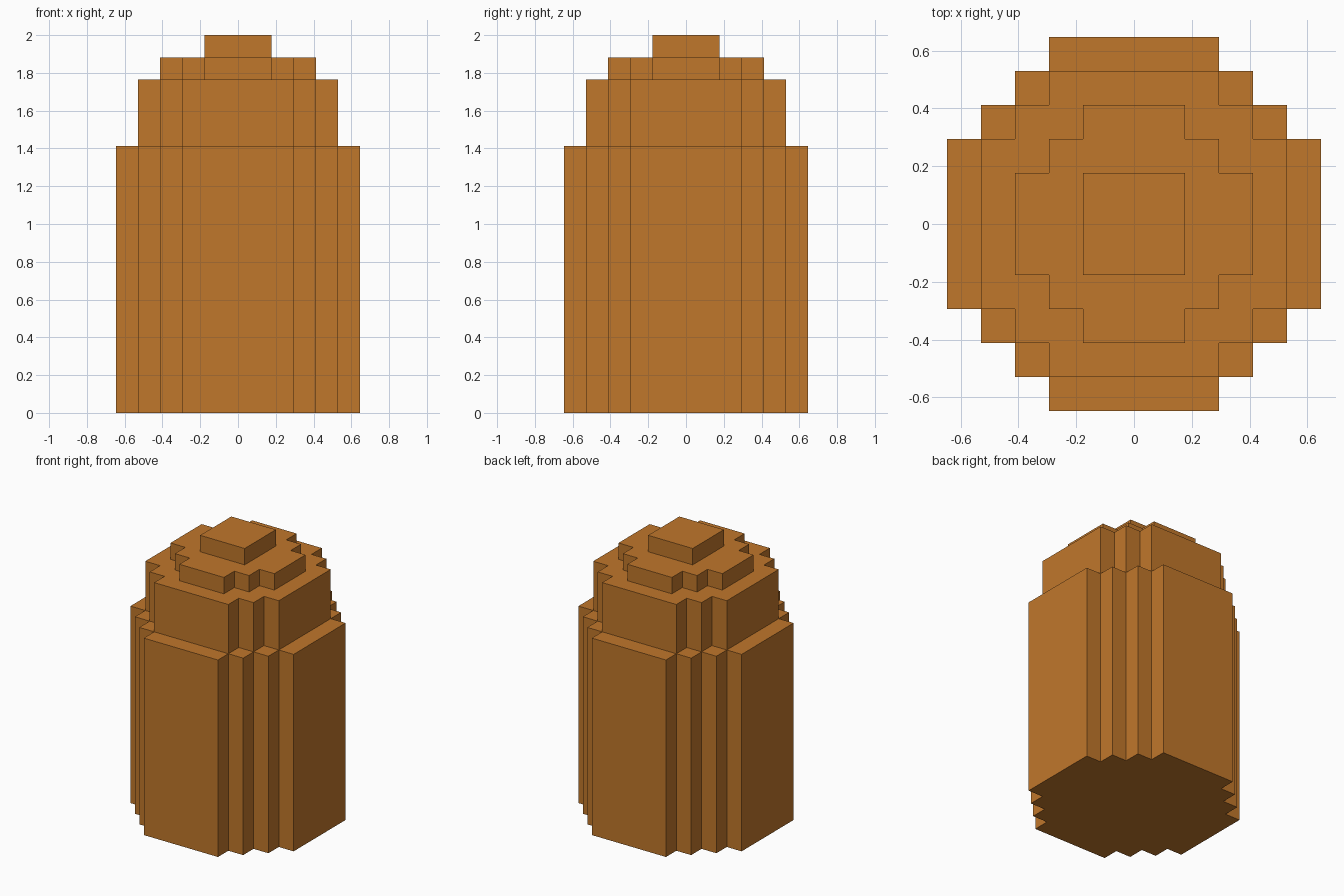
import bpy
import bmesh

cube = bpy.data.objects.get("Cube")
if cube:
    bpy.data.objects.remove(cube, do_unlink=True)

U = 2 / 17  # one block

# Single flat colour
brown = bpy.data.materials.new("warm_brown")
brown.use_nodes = True
colour = (0.527, 0.184, 0.024, 1)
brown.diffuse_color = colour
bsdf = next(n for n in brown.node_tree.nodes if n.type == "BSDF_PRINCIPLED")
bsdf.inputs["Base Color"].default_value = colour
bsdf.inputs["Roughness"].default_value = 0.8


def stepped_outline(long, short):
    """Blocky circle: flat sides of half-length short, one-block corner steps."""
    quarter = []
    x, y = long, short
    while x >= short:
        quarter.append((x, y))
        if x > short:
            quarter.append((x - 1, y))
        x, y = x - 1, y + 1
    outline = []
    for _ in range(4):
        outline += quarter
        quarter = [(-b, a) for a, b in quarter]
    return outline


def tier(name, long, short, bottom, top, closed_base=False):
    bm = bmesh.new()
    base = bm.faces.new([bm.verts.new((x * U, y * U, bottom * U))
                         for x, y in stepped_outline(long, short)])
    result = bmesh.ops.extrude_face_region(bm, geom=[base], use_keep_orig=True)
    verts = [g for g in result["geom"] if isinstance(g, bmesh.types.BMVert)]
    bmesh.ops.translate(bm, verts=verts, vec=(0, 0, (top - bottom) * U))
    bmesh.ops.recalc_face_normals(bm, faces=bm.faces)
    # Upper tiers rest on the one below, so their base is left open
    if not closed_base:
        bmesh.ops.delete(bm, geom=[base], context="FACES_ONLY")
    mesh = bpy.data.meshes.new(name)
    bm.to_mesh(mesh)
    bm.free()
    mesh.materials.append(brown)
    bpy.context.collection.objects.link(bpy.data.objects.new(name, mesh))


# Body, shoulder and the two small caps
tier("main_body", 5.5, 2.5, 0, 12, closed_base=True)
tier("shoulder", 4.5, 2.5, 12, 15)
tier("lower_cap", 3.5, 1.5, 15, 16)
tier("top_cap", 1.5, 1.5, 16, 17)
